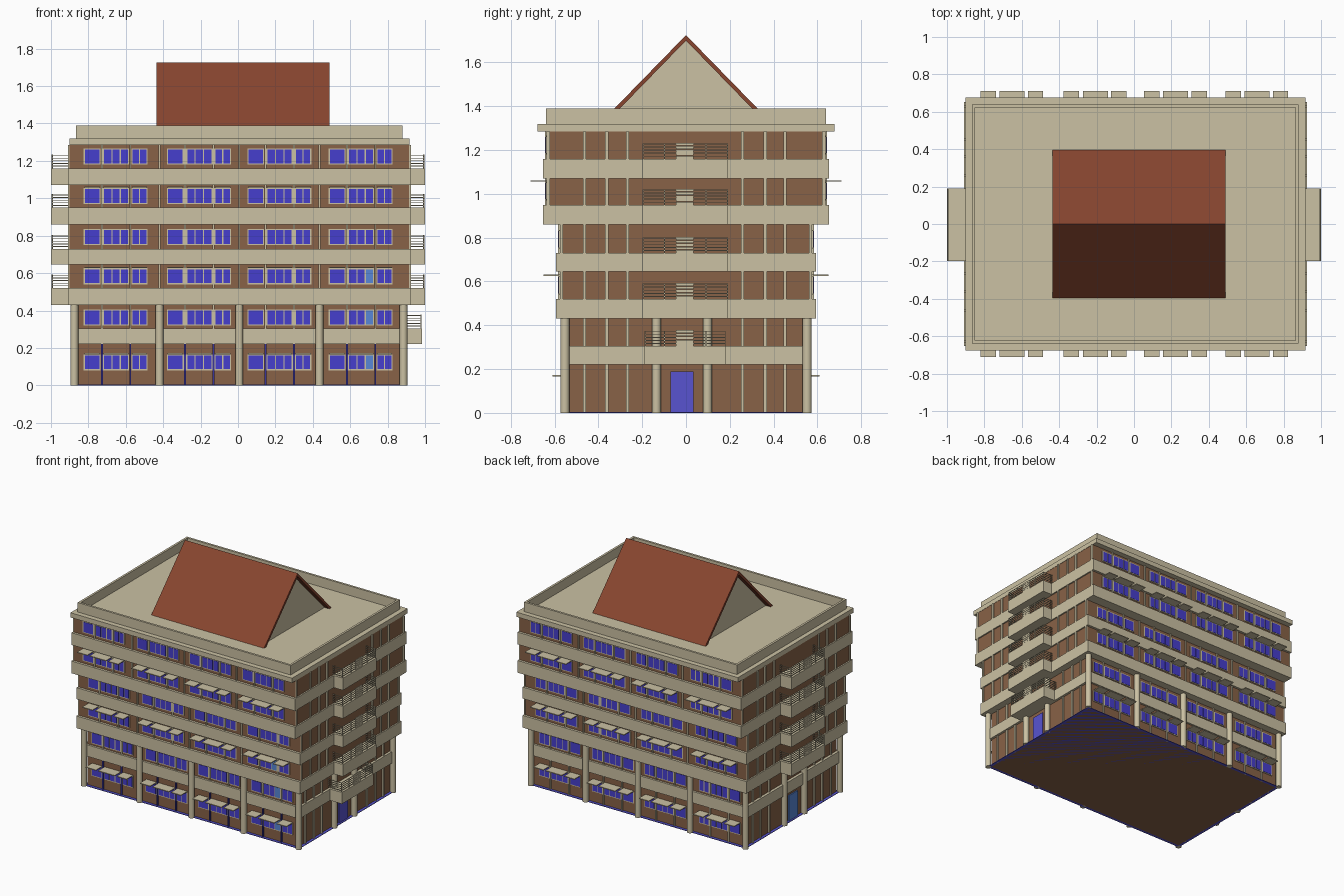
import bpy, bmesh
from math import radians
from mathutils import Matrix

old = bpy.data.objects.get("Cube")
if old:
    bpy.data.objects.remove(old, do_unlink=True)


def material(name, *rgb):
    lin = [((c / 255 + 0.055) / 1.055) ** 2.4 for c in rgb]
    m = bpy.data.materials.new(name)
    m.use_nodes = True
    m.diffuse_color = (*lin, 1)
    m.node_tree.nodes["Principled BSDF"].inputs["Base Color"].default_value = (*lin, 1)
    return m


SAND = material("sand_concrete", 203, 193, 163)
BRICK = material("brown_brick", 136, 98, 71)
GLASS = material("blue_glass", 70, 62, 205)
PALE = material("pale_blue_glass", 88, 135, 215)
DOOR = material("door_blue", 88, 84, 208)
NAVY = material("navy_strip", 56, 52, 155)
RUST = material("rust_roof", 136, 69, 47)


def finish(name, bm, mat):
    bmesh.ops.recalc_face_normals(bm, faces=bm.faces)
    me = bpy.data.meshes.new(name)
    bm.to_mesh(me)
    bm.free()
    me.materials.append(mat)
    ob = bpy.data.objects.new(name, me)
    bpy.context.collection.objects.link(ob)
    return ob


def boxes(name, mat, items):
    """One object from boxes given as (x0, x1, y0, y1, z0, z1)."""
    bm = bmesh.new()
    for x0, x1, y0, y1, z0, z1 in items:
        mid = Matrix.Translation(((x0 + x1) / 2, (y0 + y1) / 2, (z0 + z1) / 2))
        size = Matrix.Diagonal((abs(x1 - x0), abs(y1 - y0), z1 - z0, 1))
        bmesh.ops.create_cube(bm, size=1, matrix=mid @ size)
    return finish(name, bm, mat)


def prism(name, mat, profile, x0, x1):
    """Extrude a (y, z) profile along x."""
    bm = bmesh.new()
    face = bm.faces.new([bm.verts.new((x0, y, z)) for y, z in profile])
    ext = bmesh.ops.extrude_face_region(bm, geom=[face])["geom"]
    verts = [g for g in ext if isinstance(g, bmesh.types.BMVert)]
    bmesh.ops.translate(bm, verts=verts, vec=(x1 - x0, 0, 0))
    return finish(name, bm, mat)


# Storeys: floor of the wall, top of the wall, half depth, window sill
STOREYS = [(0, 0.22, 0.535, 0.08), (0.305, 0.43, 0.535, 0.32),
           (0.52, 0.645, 0.575, 0.54), (0.73, 0.86, 0.575, 0.75),
           (0.95, 1.07, 0.635, 0.97), (1.16, 1.285, 0.635, 1.18)]


def wall_ends(i):
    return (-0.86, 0.87) if i < 2 else (-0.9, 0.915)


# Brick walls
for i, (z0, z1, d, sill) in enumerate(STOREYS):
    boxes(f"wall_storey_{i + 1}", BRICK, [(*wall_ends(i), -d, d, z0, z1)])
boxes("base_plate", DOOR, [(-0.88, 0.89, -0.555, 0.555, 0, 0.004)])

# Concrete bands between storeys
boxes("lower_band", SAND, [(-0.88, 0.888, -0.55, 0.55, 0.22, 0.305)])
for i in range(2, 6):
    d = STOREYS[i][2] + 0.018
    boxes(f"band_{i}", SAND, [(-0.91, 0.925, -d, d, STOREYS[i - 1][1], STOREYS[i][0])])

# Roof slab and parapet
boxes("roof_slab", SAND, [(-0.9, 0.917, -0.677, 0.677, 1.285, 1.32)])
X0, X1, D, T = -0.867, 0.88, 0.64, 0.016
boxes("parapet", SAND, [(X0, X1, s * D, s * (D - T), 1.32, 1.39) for s in (-1, 1)]
      + [(x, x + T, -D + T, D - T, 1.32, 1.39) for x in (X0, X1 - T)])

# Pitched roof and the gable block under it
prism("pitched_roof", RUST,
      [(-0.395, 1.32), (0, 1.725), (0.395, 1.32), (0.37, 1.32), (0, 1.7), (-0.37, 1.32)],
      -0.435, 0.49)
prism("roof_gable", SAND, [(-0.372, 1.32), (0, 1.702), (0.372, 1.32)], -0.395, 0.45)

# Round columns
COLUMN_X = [-0.875, -0.42, 0.007, 0.435, 0.885]
spots = [(x, s * 0.553) for x in COLUMN_X for s in (-1, 1)]
spots += [(x, y) for x in (COLUMN_X[0], COLUMN_X[-1]) for y in (-0.135, 0.098)]
bm = bmesh.new()
for x, y in spots:
    bmesh.ops.create_cone(bm, cap_ends=True, segments=16, radius1=0.021, radius2=0.021,
                          depth=0.43, matrix=Matrix.Translation((x, y, 0.215)))
columns = finish("columns", bm, SAND)
bpy.context.view_layer.objects.active = columns
columns.select_set(True)
bpy.ops.object.shade_smooth_by_angle(angle=radians(40))
columns.select_set(False)

# Windows: start and end of each opening within a bay, with pane counts
BAYS = [-0.825, -0.38, 0.05, 0.485]
OPENINGS = [(0, 0.09, 1), (0.103, 0.243, 3), (0.255, 0.342, 2)]
H, F = 0.086, 0.006
frames, panes, pale, awnings = [], [], [], []
for i, (z0, z1, d, sill) in enumerate(STOREYS):
    for s in (-1, 1):
        for b, bay in enumerate(BAYS):
            for a, e, n in OPENINGS:
                x0, x1 = bay + a, bay + e
                frames.append((x0, x1, s * d, s * (d + 0.005), sill, sill + H))
                step = (x1 - x0 - F) / n
                for k in range(n):
                    pane = (x0 + F + k * step, x0 + (k + 1) * step,
                            s * d, s * (d + 0.007), sill + F, sill + H - F)
                    lit = s < 0 and b == 3 and n == 3 and k == 2 and i < 3
                    (pale if lit else panes).append(pane)
                if i % 2 == 0:
                    awnings.append((x0 + 0.003, x1 - 0.003, s * d, s * (d + 0.075),
                                    sill + H, sill + H + 0.006))
boxes("window_frames", SAND, frames)
boxes("window_panes", GLASS, panes)
boxes("pale_window_panes", PALE, pale)
boxes("awnings", SAND, awnings)

# Vertical strips on the facades
FRONT_X = [bay + a for bay in BAYS for a in (0.097, 0.249)]
SIDE_Y = [-0.463, -0.362, -0.267, 0.258, 0.362, 0.453]
strips, navy = [], []
for i, (z0, z1, d, sill) in enumerate(STOREYS):
    xs = FRONT_X + (COLUMN_X[1:4] if i > 1 else [])
    for s in (-1, 1):
        for x in xs:
            box = (x - 0.005, x + 0.005, s * d, s * (d + 0.009), z0, z1)
            (navy if i == 0 and s < 0 else strips).append(box)
    ys = SIDE_Y + ([-d + 0.006, d - 0.006] if i > 1 else [])
    for x, s in zip(wall_ends(i), (-1, 1)):
        strips += [(x, x + s * 0.009, y - 0.007, y + 0.007, z0, z1) for y in ys]
boxes("facade_strips", SAND, strips)
boxes("ground_front_strips", NAVY, navy)

# Entrance doors
boxes("right_end_door", DOOR, [(0.87, 0.878, -0.07, 0.035, 0, 0.19)])
boxes("left_end_door", PALE, [(-0.868, -0.86, -0.07, 0.035, 0, 0.19)])


def balcony(name, x0, x1, half, z0, z1):
    """Balcony block with a railing and a slatted centre panel."""
    y0, y1 = -half - 0.004, half - 0.004
    s = 1 if x1 > x0 else -1
    boxes(name, SAND, [(x0, x1, y0, y1, z0, z1)])
    r, xo = 0.004, x1 - s * 0.004
    top = z1 + 0.07
    rails = []
    for k in range(1, 6):
        z = z1 + k * 0.014
        rails.append((xo - s * r, xo, y0, y1, z - r, z))
        rails += [(x0, xo, y, y + r, z - r, z) for y in (y0, y1 - r)]
    for y in (y0, -0.1, 0.09, y1 - r):
        rails.append((xo - s * r, xo, y, y + r, z1, top))
    boxes(name + "_railing", SAND, rails)
    slats = [(xo - s * 0.006, xo, -0.045, 0.035, z1 + k * 0.015, z1 + k * 0.015 + 0.013)
             for k in range(5)]
    boxes(name + "_panel", SAND, slats)


# Balconies on both ends, one more low on the right end
for i in range(2, 6):
    lo, hi = STOREYS[i - 1][1], STOREYS[i][0]
    balcony(f"left_end_balcony_{i}", -0.9, -1.0, 0.195, lo, hi)
    balcony(f"right_end_balcony_{i}", 0.915, 1.0, 0.195, lo, hi)
balcony("right_end_balcony_1", 0.87, 0.985, 0.185, 0.22, 0.305)
